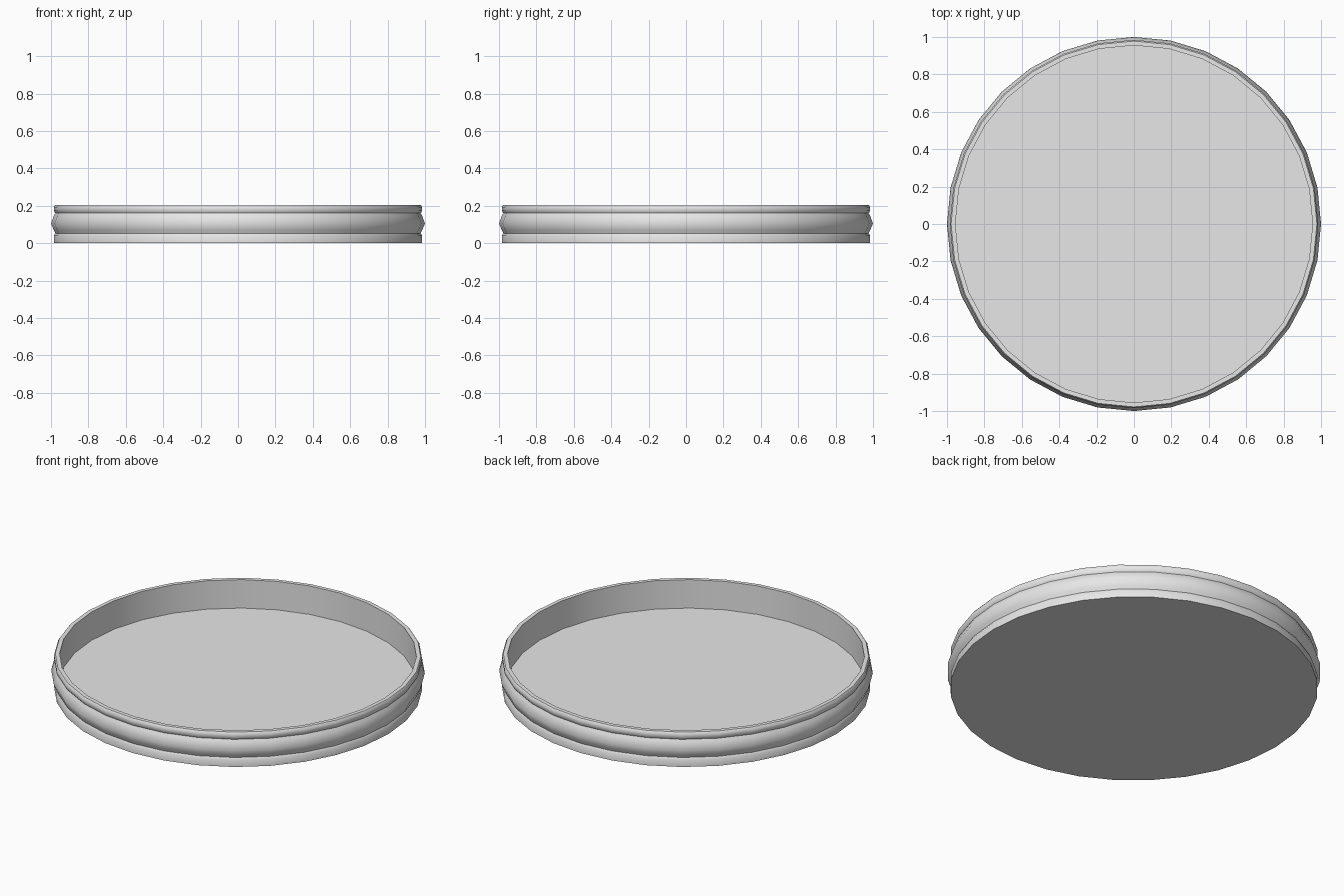
import bpy, bmesh, math

cube = bpy.data.objects.get("Cube")
if cube:
    bpy.data.objects.remove(cube, do_unlink=True)

SEGMENTS = 32

grey = bpy.data.materials.new("light_grey")
grey.use_nodes = True
grey.diffuse_color = (0.8, 0.8, 0.8, 1)
grey.node_tree.nodes["Principled BSDF"].inputs["Base Color"].default_value = (0.8, 0.8, 0.8, 1)


def lathe(name, profile, material):
    """Spin a (radius, height) profile around z and cap both ends flat."""
    bm = bmesh.new()
    rings = []
    for r, z in profile:
        rings.append([bm.verts.new((r * math.cos(a), r * math.sin(a), z))
                      for a in (math.tau * i / SEGMENTS for i in range(SEGMENTS))])
    for low, high in zip(rings, rings[1:]):
        for i in range(SEGMENTS):
            j = (i + 1) % SEGMENTS
            bm.faces.new((low[i], low[j], high[j], high[i]))
    bm.faces.new(rings[0][::-1])
    bm.faces.new(rings[-1])
    mesh = bpy.data.meshes.new(name)
    bm.to_mesh(mesh)
    bm.free()
    mesh.materials.append(material)
    obj = bpy.data.objects.new(name, mesh)
    bpy.context.collection.objects.link(obj)
    return obj


# Outer wall with a central ridge between two grooves, then rim, inner wall and floor
profile = [
    (0.984, 0.0), (0.985, 0.04), (0.977, 0.053),
    (0.985, 0.07), (1.0, 0.105), (0.985, 0.145),
    (0.977, 0.16), (0.985, 0.172), (0.985, 0.193), (0.978, 0.203),
    (0.955, 0.203), (0.955, 0.035),
]
dish = lathe("shallow_dish", profile, grey)

bpy.ops.object.select_all(action='DESELECT')
dish.select_set(True)
bpy.context.view_layer.objects.active = dish
bpy.ops.object.shade_smooth_by_angle(angle=math.radians(50))
